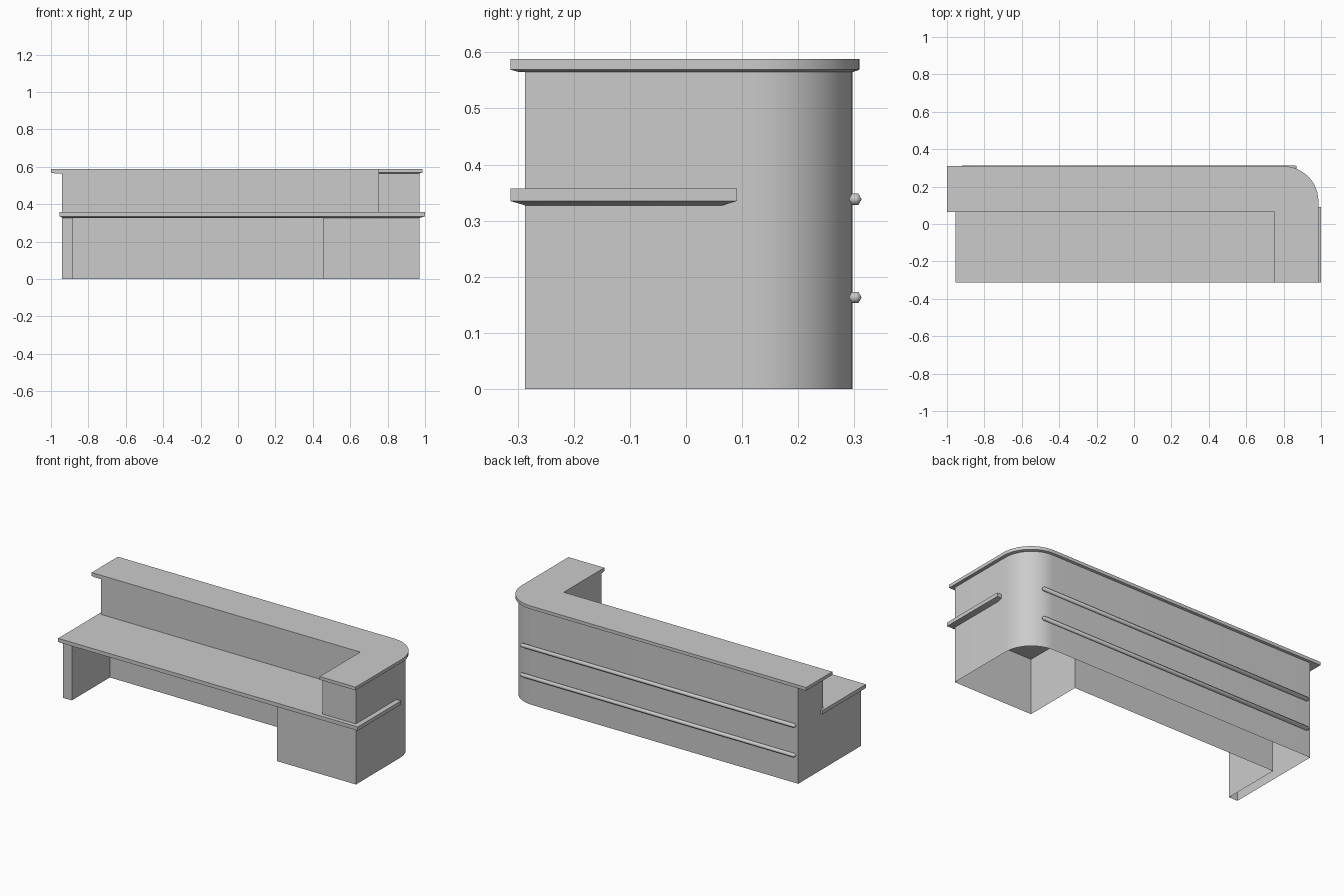
import bpy, bmesh, math

if "Cube" in bpy.data.objects:
    bpy.data.objects.remove(bpy.data.objects["Cube"])


def loft(name, rings, caps=(True, True), angle=30):
    """Skin a list of matching point rings, optionally closing the ends."""
    bm = bmesh.new()
    vs = [[bm.verts.new(p) for p in ring] for ring in rings]
    n = len(vs[0])
    for a, b in zip(vs, vs[1:]):
        for i in range(n):
            j = (i + 1) % n
            bm.faces.new((a[i], a[j], b[j], b[i]))
    if caps[0]:
        bm.faces.new(vs[0][::-1])
    if caps[1]:
        bm.faces.new(vs[-1])
    bmesh.ops.recalc_face_normals(bm, faces=bm.faces)
    mesh = bpy.data.meshes.new(name)
    bm.to_mesh(mesh)
    bm.free()
    ob = bpy.data.objects.new(name, mesh)
    bpy.context.collection.objects.link(ob)
    bpy.ops.object.select_all(action='DESELECT')
    ob.select_set(True)
    bpy.context.view_layer.objects.active = ob
    bpy.ops.object.shade_smooth_by_angle(angle=math.radians(angle))
    return ob


def outline(x0, x1, y0, y1, x_in, y_in, r, panel=None):
    """L-shaped plan with a rounded back right corner and optional left end panel."""
    pts = [(x_in, y0), (x1, y0)]
    for i in range(13):
        a = math.pi / 2 * i / 12
        pts.append((x1 - r + r * math.cos(a), y1 - r + r * math.sin(a)))
    pts.append((x0, y1))
    if panel is None:
        pts.append((x0, y_in))
    else:
        pts += [(x0, y0), (panel, y0), (panel, y_in)]
    pts.append((x_in, y_in))
    return pts


def rect(x0, x1, y0, y1):
    return [(x0, y0), (x1, y0), (x1, y1), (x0, y1)]


def at(pts, z):
    return [(x, y, z) for x, y in pts]


# Lower carcass: pedestal, back wall and left end panel, open underneath
low = outline(-0.94, 0.97, -0.287, 0.297, 0.455, 0.067, 0.175, panel=-0.883)
loft("lower_carcass", [at(low, 0), at(low, 0.333)], caps=(False, False))

# Raised wall behind and beside the worktop
high = outline(-0.94, 0.97, -0.287, 0.297, 0.752, 0.066, 0.175)
loft("upper_wall", [at(high, 0.333), at(high, 0.567)], caps=(False, False))

# Worktop with chamfered underside
edge = rect(-0.954, 1.0, -0.313, 0.091)
loft("worktop", [at(rect(-0.938, 0.973, -0.286, 0.064), 0.327),
                 at(edge, 0.335), at(edge, 0.357)])

# Counter top with chamfered outer edge
rim = outline(-1.0, 0.986, -0.313, 0.309, 0.752, 0.065, 0.187)
under = outline(-0.98, 0.971, -0.298, 0.298, 0.752, 0.065, 0.176)
loft("counter_top", [at(under, 0.565), at(rim, 0.569), at(rim, 0.588)])


# Two six-sided rails along the back
def rail_ring(x, z, r):
    return [(x, 0.3015 + r * math.cos(i * math.pi / 3), z + r * math.sin(i * math.pi / 3))
            for i in range(6)]


for label, z in (("lower_rail", 0.163), ("upper_rail", 0.338)):
    ends = [(-0.925, 0.005), (-0.918, 0.0115), (0.863, 0.0115), (0.87, 0.005)]
    loft(label, [rail_ring(x, z, r) for x, r in ends], angle=65)
